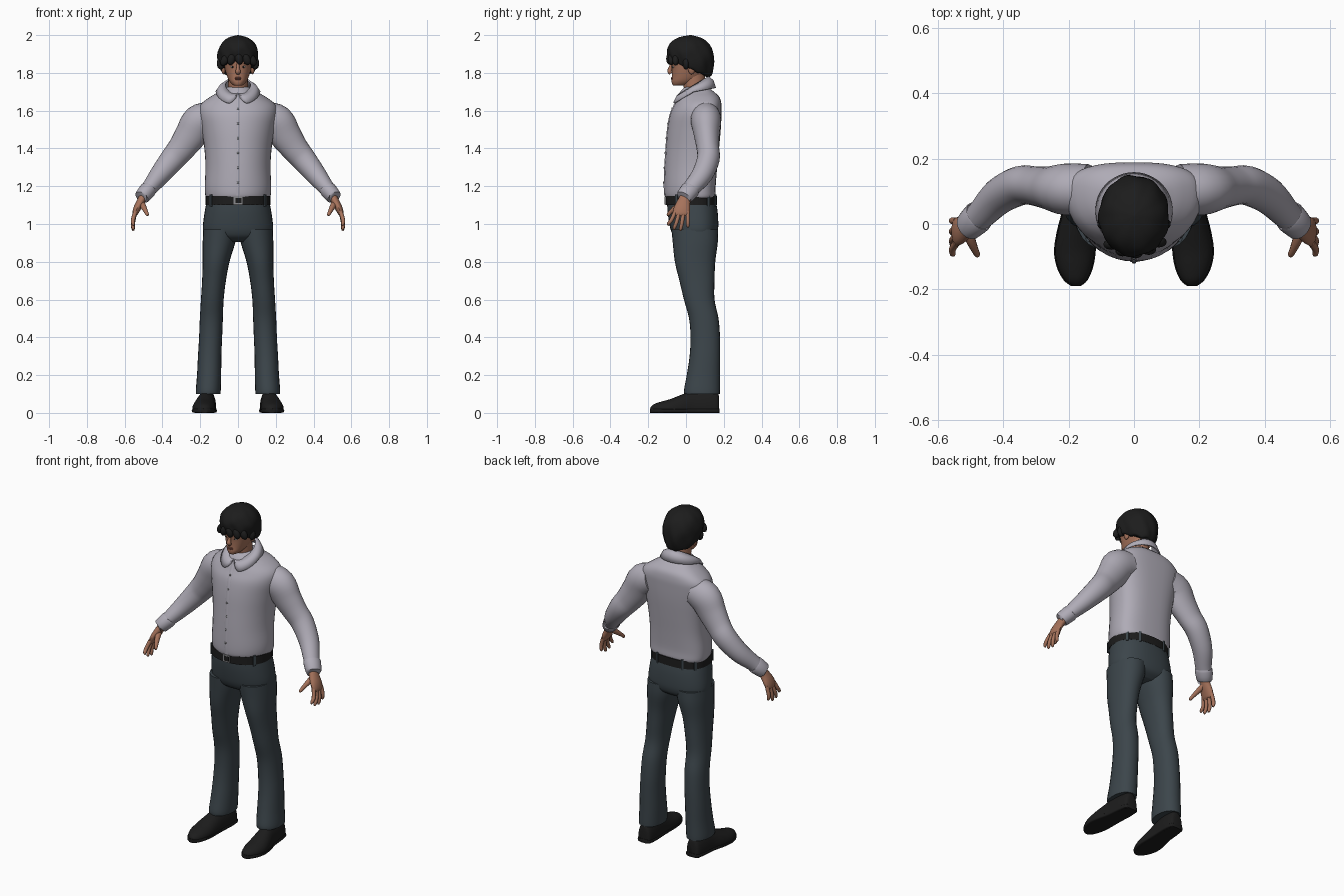
import bpy, bmesh, math
from mathutils import Vector, Matrix

if "Cube" in bpy.data.objects:
    bpy.data.objects.remove(bpy.data.objects["Cube"])

X, Y, Z = Vector((1, 0, 0)), Vector((0, 1, 0)), Vector((0, 0, 1))


def material(name, r, g, b):
    m = bpy.data.materials.new(name)
    m.diffuse_color = (r, g, b, 1)
    m.use_nodes = True
    m.node_tree.nodes["Principled BSDF"].inputs["Base Color"].default_value = m.diffuse_color
    return m


SHIRT = material("shirt_grey", 0.43, 0.41, 0.47)
PANTS = material("trouser_slate", 0.045, 0.06, 0.07)
BLACK = material("soft_black", 0.012, 0.012, 0.012)
SKIN = material("skin", 0.38, 0.17, 0.105)
LIPS = material("lips", 0.26, 0.09, 0.065)
METAL = material("metal_grey", 0.25, 0.25, 0.26)
WHITE = material("eye_white", 0.5, 0.47, 0.44)


def finish(name, bm, mat, angle=45):
    bmesh.ops.recalc_face_normals(bm, faces=bm.faces)
    me = bpy.data.meshes.new(name)
    bm.to_mesh(me)
    bm.free()
    me.materials.append(mat)
    me.shade_smooth()
    me.set_sharp_from_angle(angle=math.radians(angle))
    ob = bpy.data.objects.new(name, me)
    bpy.context.scene.collection.objects.link(ob)
    return ob


def dense(rows, k):
    """Catmull-Rom interpolation of loft rows."""
    out, last = [], len(rows) - 1
    for i in range(last):
        p = [rows[max(0, min(last, i + d))] for d in (-1, 0, 1, 2)]
        for j in range(k):
            t = j / k
            out.append([0.5 * (2 * b + (c - a) * t + (2 * a - 5 * b + 4 * c - d) * t * t
                               + (3 * b - a - 3 * c + d) * t ** 3) for a, b, c, d in zip(*p)])
    return out + [list(rows[-1])]


def bridge(bm, rings, caps=True):
    n = len(rings[0])
    for r0, r1 in zip(rings, rings[1:]):
        for i in range(n):
            bm.faces.new((r0[i], r0[(i + 1) % n], r1[(i + 1) % n], r1[i]))
    if caps:
        bm.faces.new(rings[0])
        bm.faces.new(rings[-1])


def loft(name, rows, mat, n=24, k=4, axis=None, up=Y, p=(2, 2), s=1):
    """Rows are x, y, z, side radius, radius against up, radius along up."""
    rows = dense([r if len(r) == 6 else (*r, r[4]) for r in rows], k)
    bm, rings = bmesh.new(), []
    pts = [Vector(r[:3]) for r in rows]
    for i, r in enumerate(rows):
        t = axis or (pts[min(i + 1, len(pts) - 1)] - pts[max(i - 1, 0)]).normalized()
        b = (up - t * t.dot(up)).normalized()
        a = b.cross(t)
        ring = []
        for j in range(n):
            c, d = math.cos(math.tau * j / n), math.sin(math.tau * j / n)
            e = 2 / (p[0] if d < 0 else p[1])
            v = pts[i] + a * (math.copysign(abs(c) ** e, c) * r[3]) \
                + b * (math.copysign(abs(d) ** e, d) * (r[4] if d < 0 else r[5]))
            ring.append(bm.verts.new((v.x * s, v.y, v.z)))
        rings.append(ring)
    bridge(bm, rings)
    return finish(name, bm, mat)


def stack(name, rows, mat, w=0.5, **kw):
    """Horizontal sections: z, half width, front y, back y."""
    full = []
    for z, rx, yf, yb in rows:
        c = yf + (yb - yf) * w
        full.append((0, c, z, rx, c - yf, yb - c))
    return loft(name, full, mat, axis=Z, **kw)


def ball(name, loc, size, mat, rot=0):
    bm = bmesh.new()
    bmesh.ops.create_uvsphere(bm, u_segments=14, v_segments=8, radius=1)
    bm.transform(Matrix.Translation(loc) @ Matrix.Rotation(rot, 4, 'Y') @ Matrix.Diagonal((*size, 1)))
    return finish(name, bm, mat, 80)


def box(name, loc, size, mat, rot=0):
    bm = bmesh.new()
    bmesh.ops.create_cube(bm, size=1)
    bm.transform(Matrix.Translation(loc) @ Matrix.Rotation(rot, 4, 'Z') @ Matrix.Diagonal((*size, 1)))
    return finish(name, bm, mat)


# Shirt body, button strip and buttons
torso = [(1.135, .164, -.10, .148), (1.15, .173, -.112, .157), (1.2, .176, -.115, .157),
         (1.3, .172, -.112, .165), (1.4, .178, -.106, .175), (1.5, .193, -.098, .184),
         (1.58, .208, -.084, .188), (1.63, .20, -.062, .188), (1.67, .152, -.045, .178),
         (1.70, .10, -.03, .148), (1.725, .066, -.008, .115)]
stack("shirt_body", torso, SHIRT, w=.62, n=40, p=(2, 2.7))
loft("shirt_button_strip", [(0, yf + .002, z, .013, .005) for z, _, yf, _ in torso[1:9]], SHIRT, n=8)
for i in range(6):
    z = 1.22 + i * .078
    yf = next(a[2] + (b[2] - a[2]) * (z - a[0]) / (b[0] - a[0])
              for a, b in zip(torso, torso[1:]) if a[0] <= z <= b[0])
    ball("shirt_button", (0, yf - .004, z), (.006, .003, .006), METAL)

# Folded collar
bm = bmesh.new()
lines = []
for i in range(49):
    th = math.tau * i / 48
    c, sn = math.cos(th), math.sin(th)
    top = Vector((.066 * sn, .045 - .073 * c, 1.735 - .045 * c))
    low = Vector((.115 * sn, .04 - .115 * c, 1.70 - (.068 if c > 0 else .02) * c))
    q = min(1, min(th, math.tau - th) / .5)
    low = top.lerp(low, math.sin(q * math.pi / 2))
    mid = top.lerp(low, .5) + Vector((sn * .006, -c * .006, .008 * q))
    lines.append([bm.verts.new(v) for v in (top, mid, low)])
for a, b in zip(lines, lines[1:]):
    for j in (0, 1):
        bm.faces.new((a[j], b[j], b[j + 1], a[j + 1]))
bmesh.ops.remove_doubles(bm, verts=bm.verts, dist=1e-5)
collar = finish("shirt_collar", bm, SHIRT)
sol = collar.modifiers.new("thickness", 'SOLIDIFY')
sol.thickness, sol.offset = .008, 0

# Trouser hips, belt, belt loops and buckle
stack("trouser_hips", [(.905, .10, -.02, .12), (.93, .165, -.06, .155), (.96, .184, -.078, .168),
                       (1.0, .185, -.088, .171), (1.06, .177, -.097, .168), (1.11, .168, -.10, .16),
                       (1.135, .163, -.10, .152)], PANTS, w=.55, n=36, p=(2.2, 2.4))
belt = (.171, -.108, .163)
stack("belt", [(1.10, *belt), (1.148, *belt)], BLACK, w=.55, n=40, k=1, p=(2.2, 2.4))
cy = belt[1] + .55 * (belt[2] - belt[1])
for deg in (35, 65, 115, 145, 215, 270, 325):
    c, d = math.cos(math.radians(deg)), math.sin(math.radians(deg))
    e, ry = (2 / 2.4, belt[2] - cy) if d > 0 else (2 / 2.2, cy - belt[1])
    if deg == 270:
        continue
    x = math.copysign(abs(c) ** e, c) * belt[0]
    y = cy + math.copysign(abs(d) ** e, d) * ry
    box("belt_loop", (x, y, 1.124), (.008, .014, .062), PANTS, math.atan2(y - cy, x))
box("belt_buckle", (0, -.109, 1.124), (.046, .008, .044), METAL)
box("buckle_inset", (.003, -.112, 1.124), (.03, .005, .028), BLACK)

for s, side in ((1, "left_"), (-1, "right_")):
    # Trouser leg
    loft(side + "trouser_leg", [
        (.158, .085, .10, .065, .094), (.157, .085, .125, .066, .095), (.153, .092, .2, .064, .088),
        (.15, .10, .3, .062, .081), (.145, .102, .4, .061, .078), (.141, .094, .5, .061, .078),
        (.136, .07, .6, .060, .081), (.127, .058, .7, .063, .093), (.116, .048, .8, .071, .107),
        (.101, .049, .9, .086, .119), (.094, .046, .97, .090, .123)],
        PANTS, axis=Z, p=(2.1, 2.2), s=s)

    # Shoe upper and sole: y, centre x, half width, top z
    shoe = [(.176, .160, .022, .07), (.165, .161, .04, .11), (.11, .163, .048, .125),
            (.04, .168, .050, .12), (-.02, .176, .057, .098), (-.08, .181, .061, .074),
            (-.13, .181, .053, .06), (-.17, .179, .034, .046), (-.188, .178, .012, .03)]
    loft(side + "shoe", [(x, y, .02, w, .01, t - .02) for y, x, w, t in shoe],
         BLACK, axis=-Y, up=Z, p=(4, 2.1), s=s)
    loft(side + "shoe_sole", [(x, y * 1.01, .012, w + .003, .012, .010) for y, x, w, t in shoe],
         BLACK, axis=-Y, up=Z, p=(5, 5), s=s)
    box(side + "shoe_heel", (.162 * s, .13, .012), (.076, .07, .024), BLACK)

    # Sleeve and cuff
    loft(side + "sleeve", [
        (.14, .105, 1.565, .082, .078), (.203, .106, 1.54, .094, .080), (.25, .110, 1.47, .085, .068),
        (.30, .116, 1.40, .073, .060), (.347, .118, 1.343, .066, .060), (.412, .086, 1.262, .055, .056),
        (.465, .033, 1.195, .043, .047), (.487, .012, 1.168, .038, .044)], SHIRT, s=s)
    loft(side + "cuff", [(.474, .025, 1.184, .042, .048), (.478, .021, 1.179, .045, .051),
                         (.506, -.006, 1.146, .041, .046), (.509, -.009, 1.142, .036, .041)],
         SHIRT, s=s, k=2)

    # Hand
    loft(side + "palm", [(.495, .004, 1.158, .022, .028), (.513, -.010, 1.122, .022, .034),
                         (.533, -.020, 1.085, .020, .043), (.545, -.025, 1.055, .015, .043),
                         (.547, -.026, 1.043, .008, .036)], SKIN, n=16, s=s)
    for f, (y0, y1, z1) in {"index": (-.057, -.092, .992), "middle": (-.035, -.062, .970),
                            "ring": (-.013, -.028, .965), "little": (.009, .010, .982)}.items():
        ym, zm = y0 * .45 + y1 * .55, 1.06 * .45 + z1 * .55
        loft(side + f + "_finger", [(.543, y0, 1.065, .011, .011), (.556, ym, zm, .011, .0105),
                                    (.555, y1, z1 + .01, .009, .009), (.552, y1, z1, .004, .004)],
             SKIN, n=10, k=3, s=s)
    loft(side + "thumb", [(.513, -.015, 1.115, .015, .018), (.500, -.050, 1.090, .015, .015),
                          (.487, -.080, 1.065, .011, .011), (.480, -.094, 1.050, .009, .009),
                          (.477, -.099, 1.045, .004, .004)], SKIN, n=10, k=3, up=X, s=s)

    # Ear, eye and brow
    ball(side + "ear", (.077 * s, .03, 1.825), (.012, .02, .033), SKIN)
    ball(side + "eye", (.029 * s, -.066, 1.832), (.012, .006, .006), WHITE)
    ball(side + "iris", (.029 * s, -.0705, 1.832), (.005, .003, .0055), BLACK)
    ball(side + "brow", (.030 * s, -.068, 1.851), (.019, .006, .004), BLACK, .12 * s)

# Neck, head and face
loft("neck", [(0, .06, 1.64, .062, .06), (0, .05, 1.70, .054, .056), (0, .042, 1.75, .052, .058),
              (0, .04, 1.80, .052, .06)], SKIN)
stack("head", [(1.733, .018, -.066, -.01), (1.738, .03, -.072, .02), (1.755, .045, -.076, .06),
               (1.78, .057, -.074, .09), (1.82, .069, -.075, .115), (1.86, .074, -.081, .125),
               (1.90, .076, -.078, .13), (1.95, .062, -.055, .11), (1.975, .03, -.02, .07)],
      SKIN, w=.5, n=32, p=(2.25, 2))
loft("nose", [(0, -.076, 1.85, .007, .007), (0, -.083, 1.825, .009, .010),
              (0, -.087, 1.808, .014, .012), (0, -.080, 1.796, .011, .008)], SKIN, n=12)
ball("upper_lip", (0, -.074, 1.774), (.020, .006, .004), LIPS)
ball("lower_lip", (0, -.073, 1.767), (.017, .006, .005), LIPS)

# Hair cap with wavy locks and a hem that drops toward the nape
bm, rings = bmesh.new(), []
shape = dense([(0, .70), (0, .86), (.12, .95), (.3, 1.0), (.52, .99), (.75, .83), (.92, .5), (1, .03)], 3)
for v, r in shape:
    ring = []
    for j in range(72):
        th = math.tau * j / 72
        c, sn = math.cos(th), math.sin(th)
        hem = 1.815 + .04 * c + .009 * abs(math.sin(4.5 * th + .6))
        lump = 1 + .03 * (1 - v) * math.sin(9 * th + 7 * v) + .012 * math.sin(5 * th - 9 * v)
        ring.append(bm.verts.new((.107 * r * lump * sn, .025 - .123 * r * lump * c,
                                  hem + (2.0 - hem) * v)))
    rings.append(ring)
bridge(bm, rings)
finish("hair", bm, BLACK, 60)
for x, y, z, a in ((-.07, -.062, 1.868, .5), (-.035, -.082, 1.872, .3), (.005, -.088, 1.875, -.3),
                   (.045, -.078, 1.872, -.4), (.076, -.055, 1.868, -.5),
                   (.092, 0, 1.85, 0), (-.092, 0, 1.85, 0)):
    ball("hair_lock", (x, y, z), (.021, .017, .032), BLACK, a)
